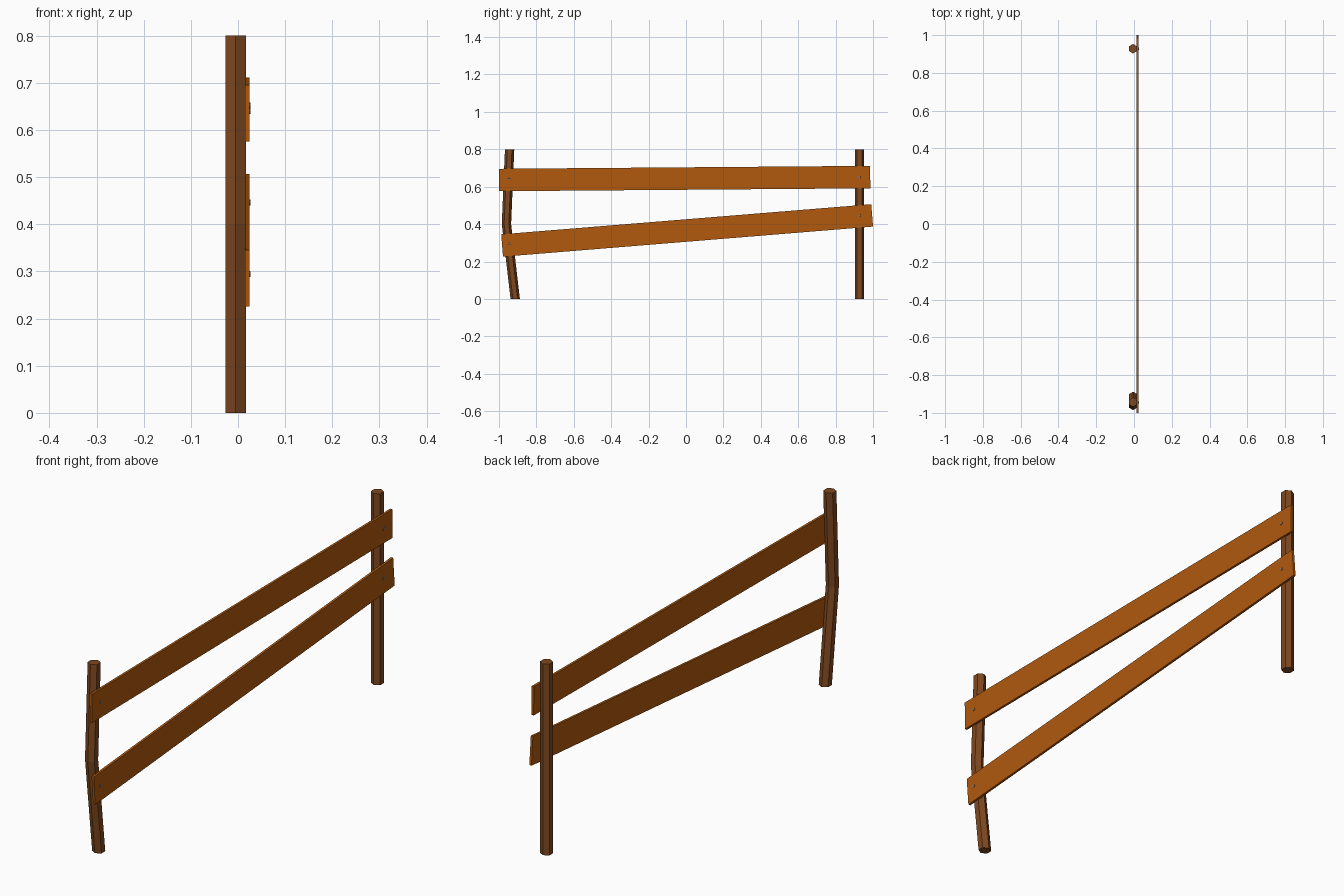
import bpy, bmesh
from math import cos, sin, radians, pi
from mathutils import Matrix

if "Cube" in bpy.data.objects:
    bpy.data.objects.remove(bpy.data.objects["Cube"])


def material(name, rgb):
    m = bpy.data.materials.new(name)
    m.diffuse_color = (*rgb, 1)
    m.use_nodes = True
    m.node_tree.nodes["Principled BSDF"].inputs["Base Color"].default_value = m.diffuse_color
    return m


POST = material("dark_wood", (0.21, 0.065, 0.014))
BOARD = material("orange_wood", (0.44, 0.10, 0.004))
NAIL = material("nail_metal", (0.2, 0.2, 0.2))


def add_object(name, bm, mat):
    bmesh.ops.recalc_face_normals(bm, faces=bm.faces)
    mesh = bpy.data.meshes.new(name)
    bm.to_mesh(mesh)
    bm.free()
    mesh.materials.append(mat)
    obj = bpy.data.objects.new(name, mesh)
    bpy.context.collection.objects.link(obj)


def post(name, path):
    """Hexagonal post skinned through (y, z) centre points."""
    bm = bmesh.new()
    rings = [[bm.verts.new((-0.005 + 0.025 * sin(k * pi / 3), y + 0.025 * cos(k * pi / 3), z))
              for k in range(6)] for y, z in path]
    for a, b in zip(rings, rings[1:]):
        for k in range(6):
            n = (k + 1) % 6
            bm.faces.new((a[k], a[n], b[n], b[k]))
    bm.faces.new(rings[0][::-1])
    bm.faces.new(rings[-1])
    add_object(name, bm, POST)


def board(name, y, z, length, tilt):
    bm = bmesh.new()
    mat = (Matrix.Translation((0.0195, y, z)) @ Matrix.Rotation(radians(tilt), 4, 'X')
           @ Matrix.Diagonal((0.01, length, 0.12, 1)))
    bmesh.ops.create_cube(bm, size=1, matrix=mat)
    add_object(name, bm, BOARD)


def nail(name, y, z):
    bm = bmesh.new()
    mat = Matrix.Translation((0.0245, y, z)) @ Matrix.Rotation(pi / 2, 4, 'Y')
    bmesh.ops.create_cone(bm, cap_ends=True, segments=8, radius1=0.007, radius2=0.006,
                          depth=0.004, matrix=mat)
    add_object(name, bm, NAIL)


# Posts: one straight, one bent in the middle
post("straight_post", [(0.928, 0), (0.928, 0.8)])
post("bent_post", [(-0.913, 0), (-0.96, 0.4), (-0.943, 0.8)])

# Rails
board("upper_rail", -0.0075, 0.6435, 1.985, 0.45)
board("lower_rail", 0.006, 0.366, 1.985, 4.65)

# Nail heads where rails meet posts
for i, (y, z) in enumerate([(-0.945, 0.64), (0.927, 0.652), (-0.945, 0.294), (0.927, 0.446)]):
    nail(f"nail_{i + 1}", y, z)
